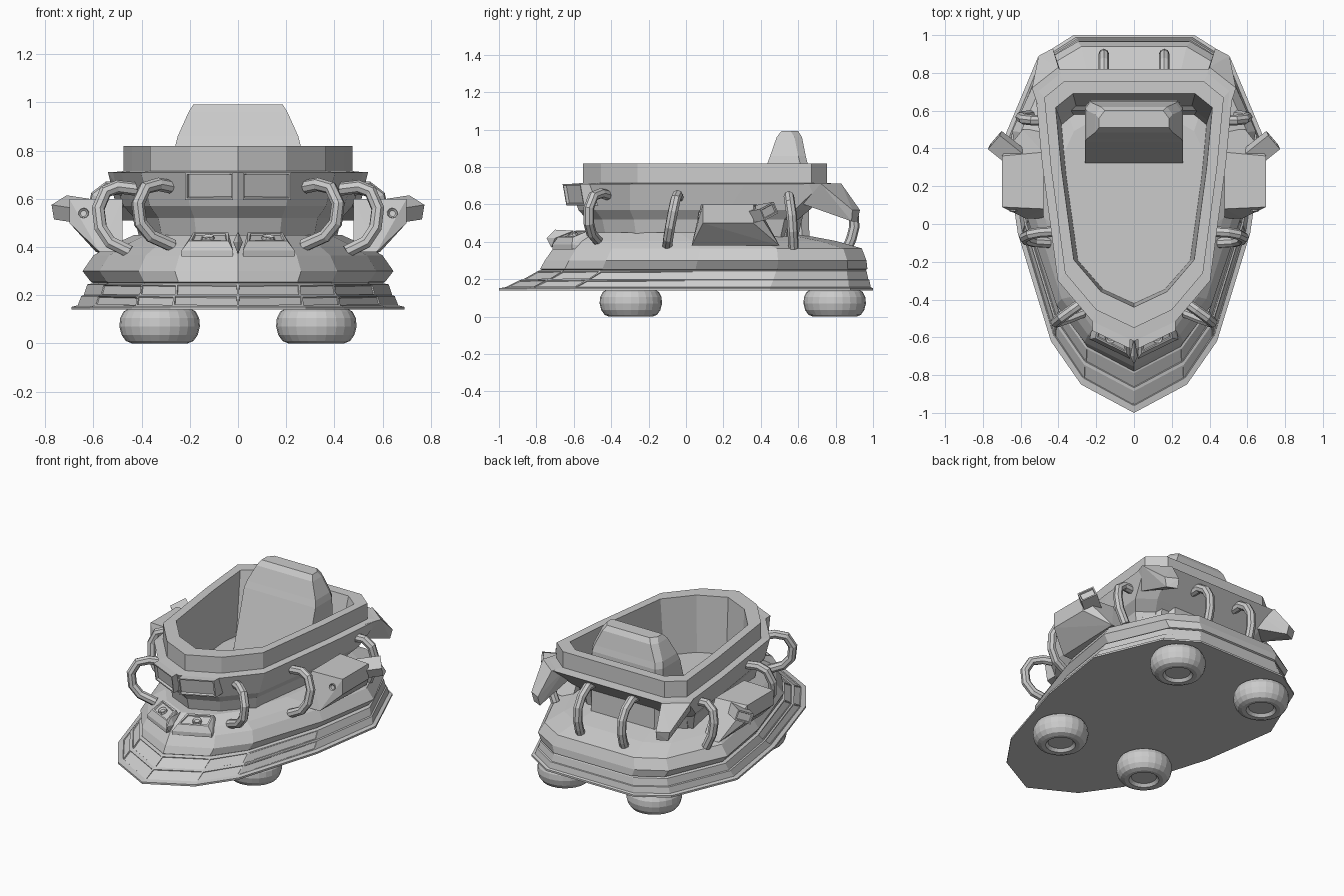
import bpy, bmesh, math
from mathutils import Vector, Matrix

if "Cube" in bpy.data.objects:
    bpy.data.objects.remove(bpy.data.objects["Cube"])


def finish(name, bm, mirror=False):
    bmesh.ops.recalc_face_normals(bm, faces=bm.faces)
    me = bpy.data.meshes.new(name)
    bm.to_mesh(me)
    bm.free()
    ob = bpy.data.objects.new(name, me)
    bpy.context.collection.objects.link(ob)
    if mirror:
        ob.modifiers.new("Mirror", 'MIRROR').use_axis[0] = True
    return ob


def loft(name, half, layers, panel_bands=()):
    """Stack scaled copies of a half outline; layer = (z, half width, front y, rear y)."""
    bm = bmesh.new()
    w0 = max(p[0] for p in half)
    a, b = half[0][1], half[-1][1]
    ring = half + [(-x, y) for x, y in reversed(half[1:])]
    rows = [[bm.verts.new((x * w / w0, yf + (y - a) / (b - a) * (yr - yf), z)) for x, y in ring]
            for z, w, yf, yr in layers]
    n = len(ring)
    bands = []
    for r0, r1 in zip(rows, rows[1:]):
        bands.append([bm.faces.new((r0[i], r0[(i + 1) % n], r1[(i + 1) % n], r1[i])) for i in range(n)])
    bm.faces.new(rows[0])
    bm.faces.new(rows[-1])
    bmesh.ops.recalc_face_normals(bm, faces=bm.faces)
    panels = [f for k in panel_bands for f in bands[k] if f.calc_center_median().y < -0.2]
    if panels:
        bmesh.ops.inset_individual(bm, faces=panels, thickness=0.007, depth=0)
        bmesh.ops.inset_individual(bm, faces=panels, thickness=0.002, depth=-0.005)
    return finish(name, bm)


def solid(name, pts, inset_dir=None, inset=0.015, depth=-0.015):
    """Mirrored convex block, optionally with one recessed face."""
    bm = bmesh.new()
    for p in pts:
        bm.verts.new(p)
    bmesh.ops.convex_hull(bm, input=bm.verts)
    bmesh.ops.dissolve_limit(bm, angle_limit=0.03, verts=bm.verts, edges=bm.edges)
    bmesh.ops.recalc_face_normals(bm, faces=bm.faces)
    if inset_dir:
        f = max(bm.faces, key=lambda g: g.normal.dot(Vector(inset_dir)))
        bmesh.ops.inset_individual(bm, faces=[f], thickness=inset, depth=0)
        bmesh.ops.inset_individual(bm, faces=[f], thickness=0.004, depth=depth)
    return finish(name, bm, True)


def pipe(name, pts, radius=0.028):
    """Bent tube on both sides."""
    cu = bpy.data.curves.new(name, 'CURVE')
    cu.dimensions = '3D'
    cu.bevel_depth = radius
    cu.bevel_resolution = 2
    cu.use_fill_caps = True
    for s in (1, -1):
        sp = cu.splines.new('POLY')
        sp.points.add(len(pts) - 1)
        for q, (x, y, z) in zip(sp.points, pts):
            q.co = (s * x, y, z, 1)
        sp.use_smooth = False
    ob = bpy.data.objects.new(name, cu)
    bpy.context.collection.objects.link(ob)


def bolt(name, pos, normal, r=0.024):
    """Mirrored round stud with a recessed centre."""
    bm = bmesh.new()
    m = Matrix.Translation(pos) @ Vector(normal).to_track_quat('Z', 'Y').to_matrix().to_4x4()
    bmesh.ops.create_cone(bm, cap_ends=True, segments=10, radius1=r, radius2=r * 0.85, depth=0.02, matrix=m)
    bmesh.ops.recalc_face_normals(bm, faces=bm.faces)
    f = max(bm.faces, key=lambda g: g.normal.dot(Vector(normal)) * len(g.verts))
    bmesh.ops.inset_individual(bm, faces=[f], thickness=r * 0.35, depth=-0.008)
    finish(name, bm, True)


# Hull: skirt plate, two panelled steps, bumper ring and sloping deck
hull_outline = [(0, -1), (.28, -.85), (.44, -.62), (.615, -.05), (.69, .45), (.51, .88), (.32, 1)]
loft("hull", hull_outline, [
    (.14, .69, -1, 1), (.152, .69, -1, 1), (.158, .665, -.965, .988),
    (.197, .65, -.885, .98), (.2, .64, -.87, .975), (.245, .625, -.79, .965),
    (.25, .60, -.77, .96), (.255, .61, -.78, .97), (.30, .645, -.755, .965),
    (.365, .60, -.71, .94), (.405, .53, -.665, .80), (.45, .43, -.58, .56)], (2, 4))

# Tub: neck, flared collar, upright rim and open cockpit
tub_outline = [(0, -.55), (.2, -.455), (.365, -.26), (.44, .3), (.475, .67), (.37, .755)]
loft("cockpit_tub", tub_outline, [
    (.40, .40, -.50, .57), (.52, .43, -.53, .60), (.57, .475, -.575, .66),
    (.71, .525, -.62, .82), (.715, .475, -.55, .755), (.82, .475, -.55, .755),
    (.82, .415, -.44, .69), (.43, .385, -.42, .60)])

# Seat: tapered backrest rising from the cockpit floor
bm = bmesh.new()
rows = []
for z, w, yf, yr in [(.42, .26, .315, .66), (.82, .26, .435, .65), (.86, .25, .45, .64),
                     (.96, .205, .485, .62), (.992, .185, .51, .60)]:
    rows.append([bm.verts.new(p) for p in
                 [(-w, yf, z), (w, yf, z), (w, yr - .04, z), (w - .03, yr, z), (.03 - w, yr, z), (-w, yr - .04, z)]])
for a, b in zip(rows, rows[1:]):
    for i in range(6):
        bm.faces.new((a[i], a[(i + 1) % 6], b[(i + 1) % 6], b[i]))
bm.faces.new(rows[0])
bm.faces.new(rows[-1])
finish("seat", bm)

# Rear corner fins
solid("rear_fin", [(.54, .72, .712), (.40, .83, .712), (.50, .60, .712), (.36, .72, .712),
                   (.505, .89, .57), (.43, .93, .57), (.49, .885, .51), (.425, .915, .51),
                   (.47, .63, .60), (.36, .70, .62)])

# Side pods with angled nozzles
solid("side_pod", [(.48, .03, .38), (.575, .03, .38), (.59, .50, .38), (.48, .50, .38),
                   (.70, .09, .50), (.70, .36, .50), (.70, .09, .60), (.70, .36, .60),
                   (.48, .08, .60), (.48, .38, .60)])
d, e = Vector((.78, .62, .12)).normalized(), Vector((-.60, .70, .38)).normalized()
c, u = Vector((.675, .395, .555)), d.cross(e)
solid("pod_nozzle", [c + d * i + e * j + u * k
                     for i in (-.10, .08) for j in (-.052, .052) for k in (-.033, .033)],
      d, .012, -.01)
bolt("pod_bolt", (.64, .075, .54), (.1, -1, .1))

# Front window frames and lamp housings
solid("front_window", [(x, y + dy, z) for x, y in ((.02, -.585), (.22, -.49))
                       for z, dy0 in ((.595, -.055), (.71, -.075)) for dy in (dy0, .03)],
      (.4, -.9, 0), .012)
solid("lamp_housing", [(.02, -.715, .36), (.235, -.61, .36), (.02, -.715, .385), (.235, -.61, .385),
                       (.04, -.685, .425), (.205, -.605, .425), (.04, -.59, .46), (.185, -.52, .46),
                       (.02, -.55, .38), (.21, -.48, .38)], (.1, -.3, 1), .014, -.008)
bolt("lamp_stud", (.125, -.605, .436), (.1, -.3, 1), .03)
solid("nose_ridge", [(0, -.745, .42), (.02, -.70, .42), (0, -.70, .465), (0, -.72, .37),
                     (0, -.60, .46), (-.02, -.70, .42)])

# Bent pipes joining collar and deck
pipe("front_pipe", [(.28, -.42, .65), (.33, -.455, .66), (.385, -.495, .645), (.415, -.52, .58),
                    (.405, -.52, .50), (.36, -.505, .445), (.27, -.47, .405)])
pipe("middle_pipe", [(.42, -.04, .64), (.50, -.045, .65), (.55, -.055, .63), (.58, -.07, .56),
                     (.57, -.085, .48), (.53, -.095, .42), (.45, -.10, .38)])
pipe("rear_side_pipe", [(.46, .55, .64), (.54, .55, .645), (.585, .555, .61), (.60, .565, .54),
                        (.59, .57, .46), (.55, .575, .37)])
pipe("rear_pipe", [(.16, .72, .66), (.16, .80, .66), (.16, .86, .62), (.16, .895, .56),
                   (.16, .90, .48), (.16, .885, .42), (.16, .86, .36)])

# Flat swivel tyres under the hull
profile = [(0, .02), (.075, .02), (.09, .002), (.115, 0), (.14, .01), (.158, .035),
           (.167, .07), (.164, .105), (.15, .132), (.12, .15), (0, .15)]
for label, y in (("front_wheel", -.295), ("rear_wheel", .795)):
    bm = bmesh.new()
    vs = [bm.verts.new((.325 + r, y, z)) for r, z in profile]
    es = [bm.edges.new(p) for p in zip(vs, vs[1:])]
    bmesh.ops.spin(bm, geom=vs + es, cent=(.325, y, 0), axis=(0, 0, 1), angle=math.tau,
                   steps=24, use_merge=True)
    bmesh.ops.remove_doubles(bm, verts=bm.verts, dist=1e-4)
    finish(label, bm, True)
